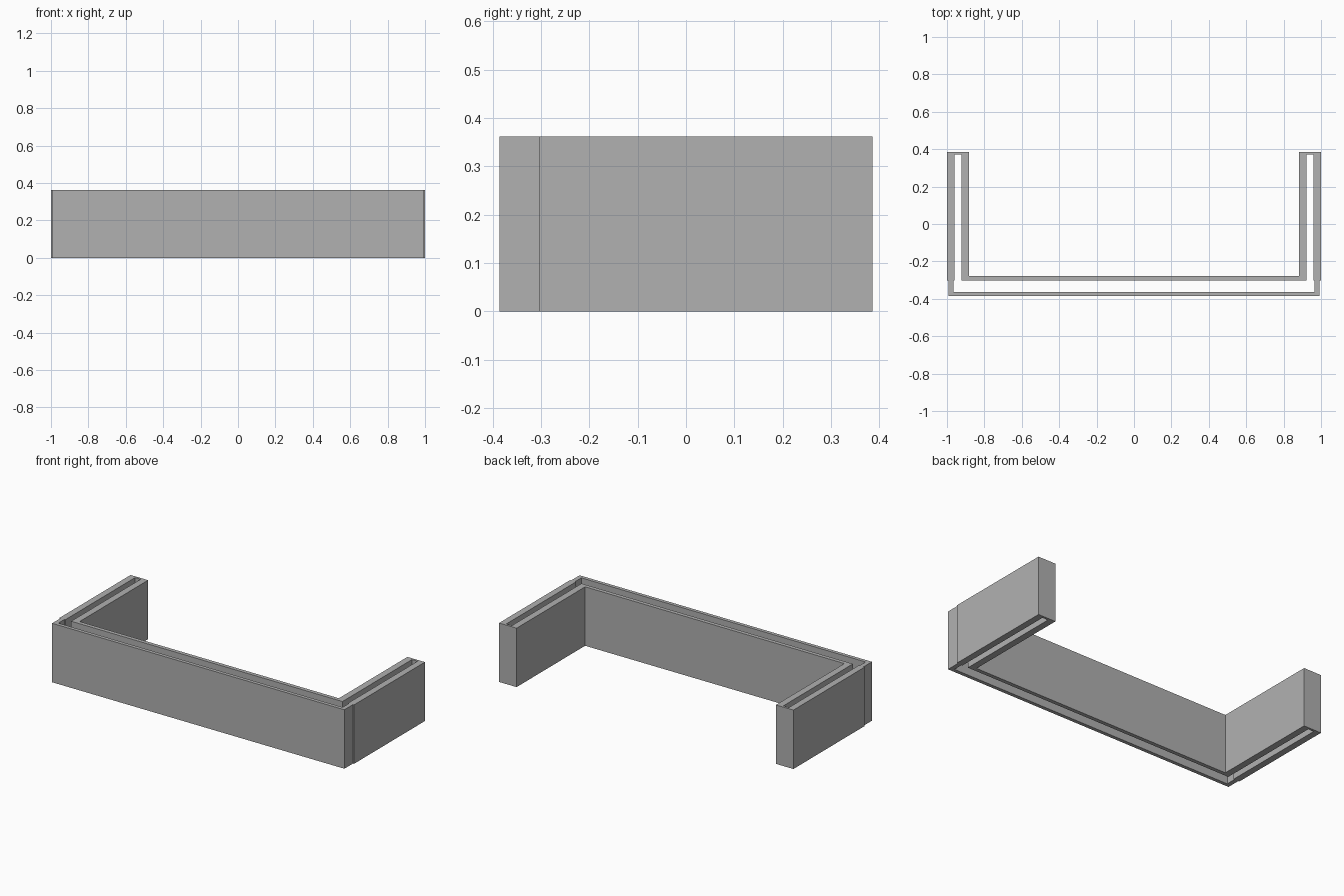
import bpy
import bmesh

cube = bpy.data.objects.get("Cube")
if cube:
    bpy.data.objects.remove(cube, do_unlink=True)

HEIGHT = 0.362
BACK, SEAM, FRONT = 0.386, -0.303, -0.386

grey = bpy.data.materials.new("plain grey")
grey.use_nodes = True
colour = (0.44, 0.44, 0.44, 1)
grey.diffuse_color = colour
grey.node_tree.nodes["Principled BSDF"].inputs["Base Color"].default_value = colour


def extrude_plan(name, plan):
    """Raise a plan outline into a solid wall of full height."""
    bm = bmesh.new()
    face = bm.faces.new([bm.verts.new((x, y, 0)) for x, y in plan])
    top = bmesh.ops.extrude_face_region(bm, geom=[face])["geom"]
    bmesh.ops.translate(bm, vec=(0, 0, HEIGHT),
                        verts=[v for v in top if isinstance(v, bmesh.types.BMVert)])
    bmesh.ops.recalc_face_normals(bm, faces=bm.faces)
    mesh = bpy.data.meshes.new(name)
    bm.to_mesh(mesh)
    bm.free()
    mesh.materials.append(grey)
    obj = bpy.data.objects.new(name, mesh)
    bpy.context.collection.objects.link(obj)
    return obj


def mirrored(half):
    """Complete a right-to-centre outline with its mirror image."""
    return half + [(-x, y) for x, y in reversed(half)]


# Side wings: two skins joined by a thin back cap, open to the front cavity
outer, outer_in, inner_out, inner = 1.0, 0.96, 0.922, 0.881
cap = BACK - 0.014
wing = [(outer, SEAM), (outer, BACK), (inner, BACK), (inner, SEAM),
        (inner_out, SEAM), (inner_out, cap), (outer_in, cap), (outer_in, SEAM)]
for name, side in (("left_wing", 1), ("right_wing", -1)):
    extrude_plan(name, [(side * x, y) for x, y in wing])

# Front panel with short returns that meet the wings
extrude_plan("front_panel", mirrored([
    (0.993, FRONT), (0.993, SEAM), (0.966, SEAM), (0.966, FRONT + 0.022)]))

# Inner panel spanning between the wings
extrude_plan("inner_panel", mirrored([(inner, SEAM), (inner, SEAM + 0.024)]))
